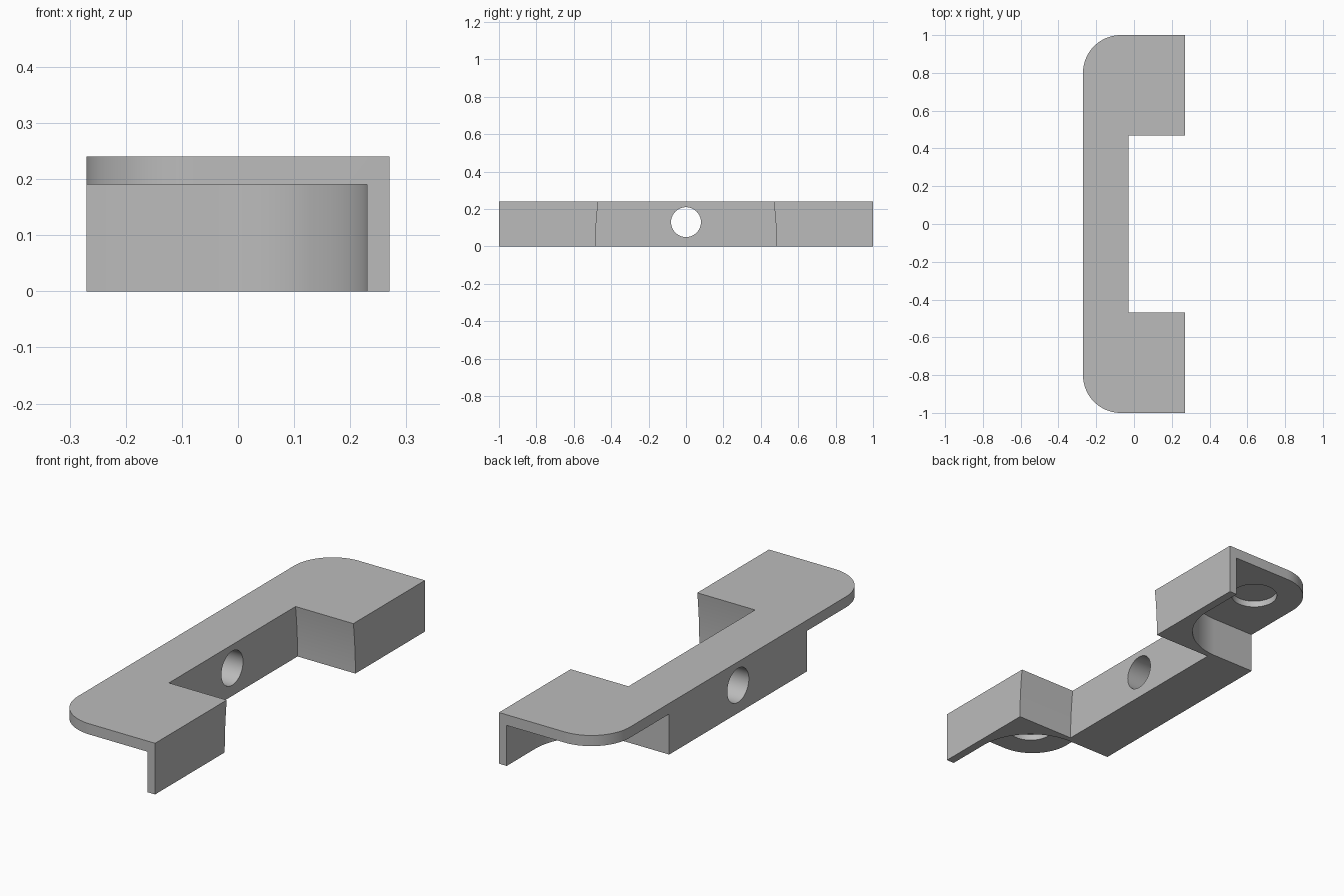
import bpy
import bmesh
from math import sin, cos, pi
from mathutils import Vector

cube = bpy.data.objects.get("Cube")
if cube:
    bpy.data.objects.remove(cube, do_unlink=True)

HALF_W, HALF_L, HEIGHT = 0.27, 1.0, 0.24
PLATE_Z = 0.19            # underside of the top plate
POCKET = (-0.05, 0.79)    # centre of the pocket curve and round recess


def arc(cx, cy, r, start, end, steps=24):
    angles = [start + (end - start) * i / steps for i in range(steps + 1)]
    return [(cx + r * cos(a), cy + r * sin(a)) for a in angles]


def prism(name, outline, low, high, axis="z"):
    """Extrude an outline along z (outline is x, y) or along x (outline is y, z)."""
    bm = bmesh.new()
    place = (lambda a, b: (a, b, low)) if axis == "z" else (lambda a, b: (low, a, b))
    push = Vector((0, 0, high - low)) if axis == "z" else Vector((high - low, 0, 0))
    face = bm.faces.new([bm.verts.new(place(a, b)) for a, b in outline])
    top = bmesh.ops.extrude_face_region(bm, geom=[face])["geom"]
    bmesh.ops.translate(bm, vec=push, verts=[v for v in top if isinstance(v, bmesh.types.BMVert)])
    bmesh.ops.recalc_face_normals(bm, faces=bm.faces)
    mesh = bpy.data.meshes.new(name)
    bm.to_mesh(mesh)
    bm.free()
    obj = bpy.data.objects.new(name, mesh)
    bpy.context.collection.objects.link(obj)
    return obj


def cut(target, cutter):
    bpy.context.view_layer.objects.active = target
    mod = target.modifiers.new("cut", "BOOLEAN")
    mod.operation, mod.solver, mod.object = "DIFFERENCE", "EXACT", cutter
    bpy.ops.object.modifier_apply(modifier=mod.name)
    bpy.data.objects.remove(cutter, do_unlink=True)


# Solid block with the two rounded corners
r = 0.2
outline = [(HALF_W, -HALF_L), (HALF_W, HALF_L)]
outline += arc(-HALF_W + r, HALF_L - r, r, pi / 2, pi)
outline += arc(-HALF_W + r, -HALF_L + r, r, pi, 1.5 * pi)
bracket = prism("bracket_body", outline, 0, HEIGHT)

# Central notch whose ends bow slightly inward toward the top
side = [(0.484 - 0.015 * (z / HEIGHT) ** 2, z)
        for z in [-0.02 + 0.28 * i / 14 for i in range(15)]]
notch = side + [(-y, z) for y, z in reversed(side)]
cut(bracket, prism("notch_cutter", notch, -0.03, 0.5, "x"))

# Curved pockets under each end, with a blind round recess in the plate
px, py = POCKET
for s in (-1, 1):
    pocket = [(-0.5, py - 0.28)] + arc(px, py, 0.28, -pi / 2, 0, 32) + [(px + 0.28, 1.3), (-0.5, 1.3)]
    cut(bracket, prism("pocket_cutter", [(x, s * y) for x, y in pocket], -0.1, PLATE_Z))
    recess = arc(px, s * py, 0.103, 0, 2 * pi, 48)[:-1]
    cut(bracket, prism("recess_cutter", recess, 0.1, PLATE_Z + 0.03))

# Screw hole through the middle
cut(bracket, prism("hole_cutter", arc(0, 0.13, 0.08, 0, 2 * pi, 48)[:-1], -0.5, 0.5, "x"))

# Plain grey finish
grey = bpy.data.materials.new("plain_grey")
grey.use_nodes = True
colour = (0.5, 0.5, 0.5, 1)
grey.diffuse_color = colour
grey.node_tree.nodes["Principled BSDF"].inputs["Base Color"].default_value = colour
bracket.data.materials.clear()
bracket.data.materials.append(grey)

bpy.ops.object.select_all(action="DESELECT")
bracket.select_set(True)
bpy.context.view_layer.objects.active = bracket
bpy.ops.object.shade_smooth_by_angle(angle=pi / 6)
